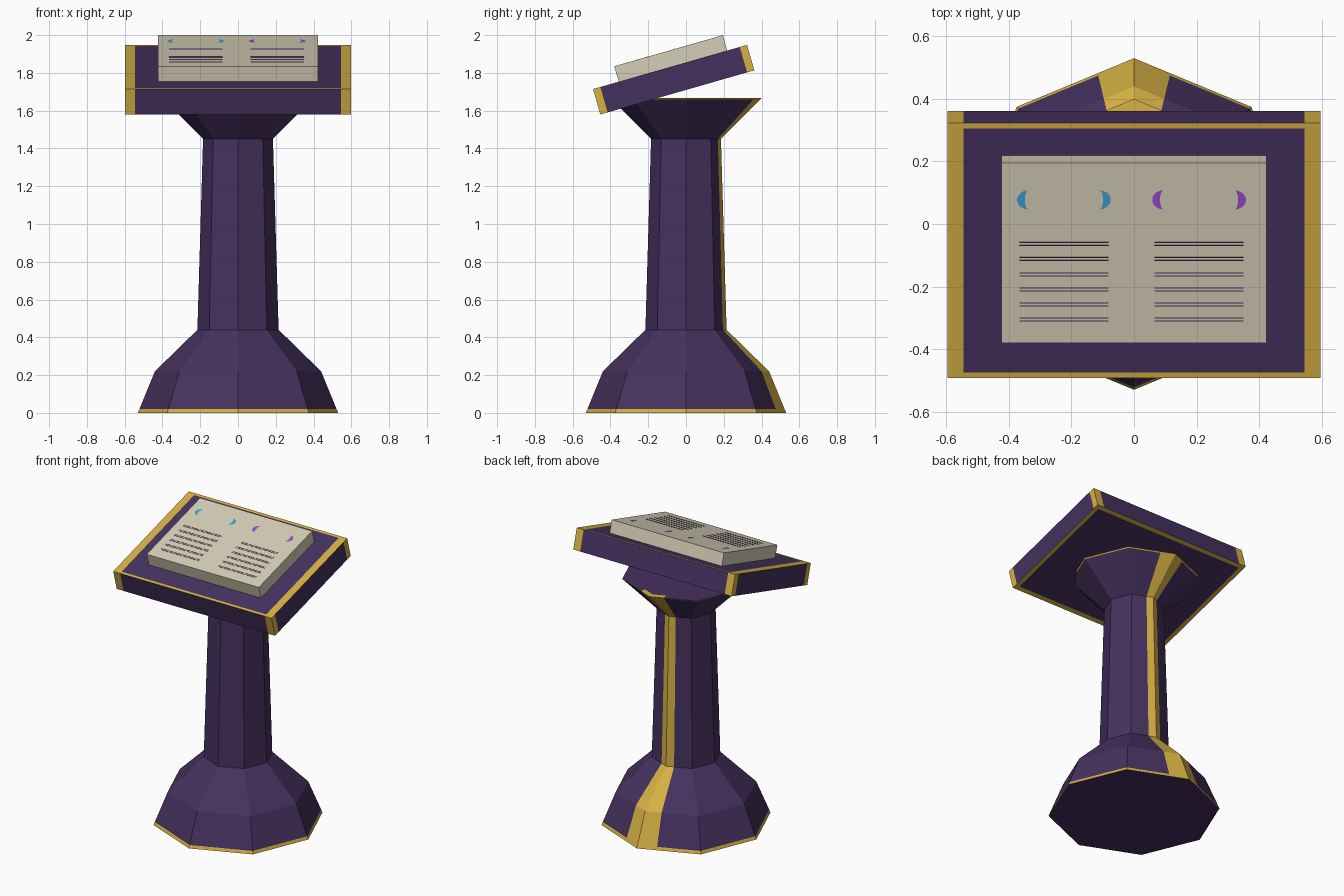
import bpy, bmesh, math
from mathutils import Matrix

if "Cube" in bpy.data.objects:
    bpy.data.objects.remove(bpy.data.objects["Cube"])


def material(name, r, g, b):
    lin = [(c / 255 / 12.92) if c < 10 else ((c / 255 + 0.055) / 1.055) ** 2.4 for c in (r, g, b)]
    m = bpy.data.materials.new(name)
    m.use_nodes = True
    m.diffuse_color = (*lin, 1)
    m.node_tree.nodes["Principled BSDF"].inputs["Base Color"].default_value = (*lin, 1)
    return m


purple = material("dark purple", 70, 49, 95)
gold = material("gold", 214, 177, 68)
paper = material("paper", 213, 206, 183)
blue = material("blue", 60, 163, 213)
violet = material("violet", 155, 74, 208)

# Frame of the tilted reading desk
TILT = Matrix.Translation((0, -0.065, 1.764)) @ Matrix.Rotation(math.radians(16), 4, 'X')


def add(name, bm, mats, matrix=Matrix()):
    me = bpy.data.meshes.new(name)
    bm.normal_update()
    bm.to_mesh(me)
    bm.free()
    for m in mats:
        me.materials.append(m)
    ob = bpy.data.objects.new(name, me)
    ob.matrix_world = matrix
    bpy.context.collection.objects.link(ob)
    return ob


def box(bm, centre, size):
    m = Matrix.Translation(centre) @ Matrix.Diagonal((*size, 1))
    bmesh.ops.create_cube(bm, size=1, matrix=m)


# Octagonal pedestal: a corner at the back carries the gold stripe
corners = [(math.sin(i * math.pi / 4), math.cos(i * math.pi / 4)) for i in range(8)]
STRIPE = 0.31


def blend(a, b):
    return (a[0] + (b[0] - a[0]) * STRIPE, a[1] + (b[1] - a[1]) * STRIPE)


outline = [corners[0], blend(corners[0], corners[1]), *corners[1:], blend(corners[0], corners[7])]
profile = [(0.53, 0), (0.522, 0.02), (0.44, 0.22), (0.215, 0.44),
           (0.185, 1.45), (0.393, 1.66), (0.4, 1.667), (0.36, 1.667)]
gold_bands = (0, 5)

bm = bmesh.new()
rings = [[bm.verts.new((x * r, y * r, z)) for x, y in outline] for r, z in profile]
n = len(outline)
for k in range(len(rings) - 1):
    low, high = rings[k], rings[k + 1]
    for i in range(n):
        j = (i + 1) % n
        f = bm.faces.new((low[i], low[j], high[j], high[i]))
        f.material_index = int(k in gold_bands or i in (0, n - 1))
bm.faces.new(rings[0])
bm.faces.new(rings[-1])
bmesh.ops.recalc_face_normals(bm, faces=bm.faces)
add("pedestal", bm, [purple, gold])

# Desk board with gold borders cut into its faces
HX, HY, HZ = 0.597, 0.424, 0.07
SIDE, EDGE, CORNER, UNDER = 0.052, 0.018, 0.04, 0.03
bm = bmesh.new()
box(bm, (0, 0, 0), (2 * HX, 2 * HY, 2 * HZ))
cuts = [(0, HX - SIDE), (0, HX - UNDER), (1, HY - EDGE), (1, HY - UNDER), (1, HY - CORNER)]
for axis, d in cuts:
    for s in (-1, 1):
        co, no = [0, 0, 0], [0, 0, 0]
        co[axis], no[axis] = s * d, 1
        bmesh.ops.bisect_plane(bm, geom=bm.verts[:] + bm.edges[:] + bm.faces[:],
                               plane_co=co, plane_no=no)
bm.normal_update()
for f in bm.faces:
    c, nrm = f.calc_center_median(), f.normal
    x, y = abs(c.x), abs(c.y)
    if nrm.z > 0.5:
        trim = x > HX - SIDE or y > HY - EDGE
    elif nrm.z < -0.5:
        trim = x > HX - UNDER or y > HY - UNDER
    elif abs(nrm.x) > 0.5:
        trim = y > HY - CORNER
    else:
        trim = x > HX - SIDE
    f.material_index = int(trim)
add("desk_board", bm, [purple, gold], TILT)

# Book block
TOP = 0.155
bm = bmesh.new()
box(bm, (0, 0.016, (HZ + TOP) / 2), (0.846, 0.598, TOP - HZ))
add("book", bm, [paper], TILT)

# Ruled text lines, each a pair of hairlines
bm = bmesh.new()
for cx in (-0.224, 0.208):
    for row in range(6):
        for off in (-0.005, 0.005):
            box(bm, (cx, 0.045 - row * 0.05 + off, TOP), (0.284, 0.003, 0.002))
add("text_lines", bm, [purple], TILT)


# Coloured crescents at both ends of each page heading
def crescents(name, cx, mat):
    bm = bmesh.new()
    angles = [math.radians(-90 + 20 * i) for i in range(10)]
    for s in (-1, 1):
        outer = [(0.113 + 0.037 * math.cos(a), 0.032 * math.sin(a)) for a in angles]
        inner = [(0.113 + 0.012 * math.cos(a), 0.032 * math.sin(a)) for a in angles[-2:0:-1]]
        vs = [bm.verts.new((cx + s * x, 0.193 + y, TOP + 0.002)) for x, y in outer + inner]
        bm.faces.new(vs if s > 0 else vs[::-1])
    add(name, bm, [mat], TILT)


crescents("left_heading_marks", 0.208, violet)
crescents("right_heading_marks", -0.224, blue)
